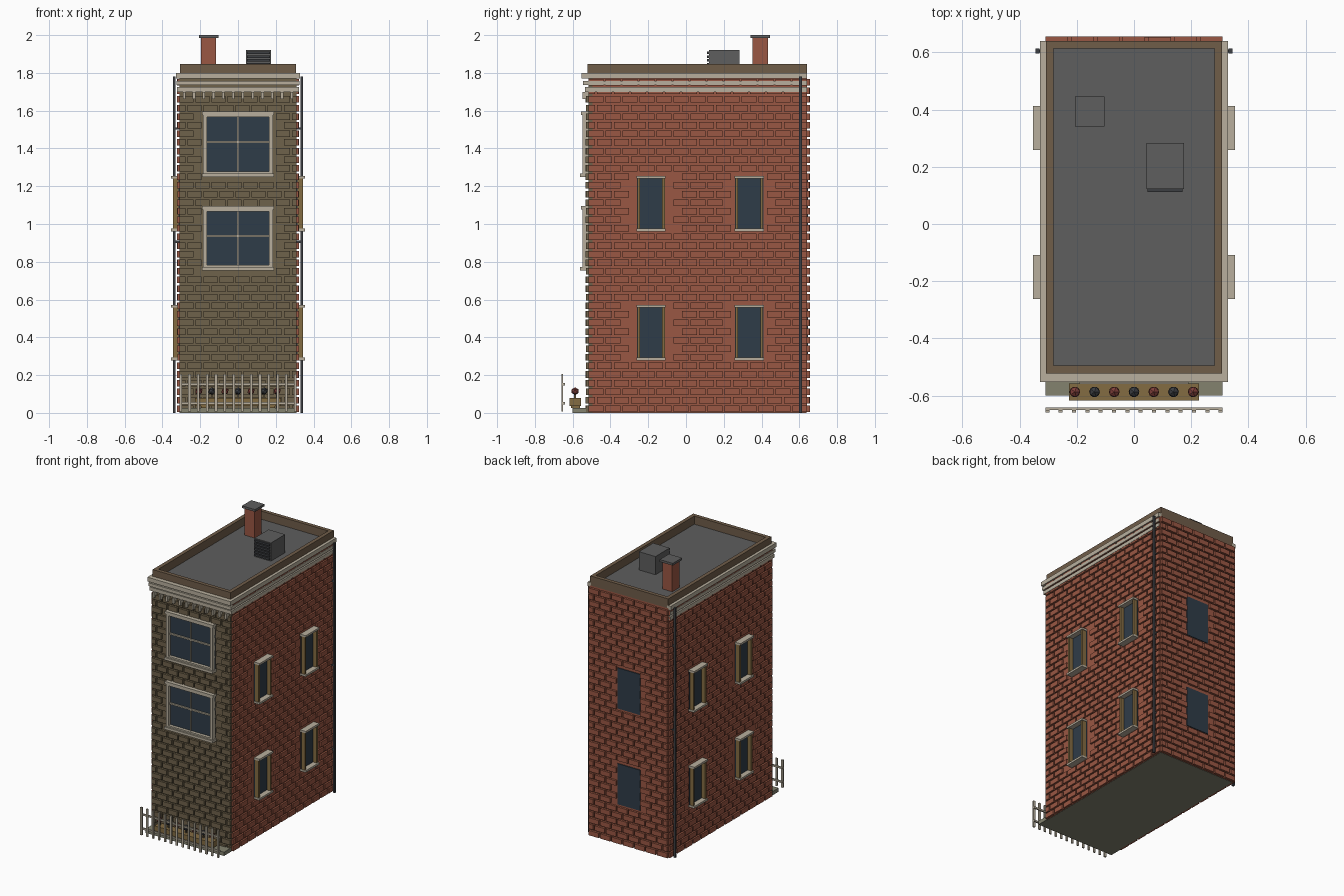
import bpy, bmesh, random
from mathutils import Matrix, Vector

random.seed(4)
cube = bpy.data.objects.get("Cube")
if cube:
    bpy.data.objects.remove(cube, do_unlink=True)


def material(name, hexcode):
    srgb = [int(hexcode[i:i + 2], 16) / 255 for i in (0, 2, 4)]
    col = [c / 12.92 if c <= 0.04045 else ((c + 0.055) / 1.055) ** 2.4 for c in srgb] + [1]
    m = bpy.data.materials.new(name)
    m.use_nodes = True
    m.diffuse_color = col
    m.node_tree.nodes["Principled BSDF"].inputs["Base Color"].default_value = col
    return m


RED = material("red brick", "9a5743")
BROWN = material("brown brick", "6f624b")
COPING = material("parapet brown", "705d49")
CREAM = material("cream stone", "b8af9d")
OCHRE = material("ochre wood", "846c42")
GLASS = material("dark glass", "2f3c48")
ROOF = material("roof grey", "5e5e5e")
IRON = material("dark iron", "3c3e42")
STONE = material("grey stone", "83826f")
FLOWER = material("dark red flower", "80403a")


def box(bm, x0, x1, y0, y1, z0, z1):
    size = Vector((x1 - x0, y1 - y0, z1 - z0))
    mid = Vector((x0 + x1, y0 + y1, z0 + z1)) / 2
    bmesh.ops.create_cube(bm, size=1, matrix=Matrix.Translation(mid) @ Matrix.Diagonal(size).to_4x4())


def make(name, mat, boxes=(), bm=None):
    bm = bm or bmesh.new()
    for b in boxes:
        box(bm, *b)
    me = bpy.data.meshes.new(name)
    bm.to_mesh(me)
    bm.free()
    me.materials.append(mat)
    ob = bpy.data.objects.new(name, me)
    bpy.context.collection.objects.link(ob)
    return ob


# Wall-relative boxes: u runs along the wall, d outwards from the wall plane
W, F, B = 0.31, -0.515, 0.64


def on_wall(side, u0, u1, d0, d1, z0, z1):
    if side == "front":
        return (u0, u1, F - d1, F - d0, z0, z1)
    if side == "back":
        return (u0, u1, B + d0, B + d1, z0, z1)
    if side == "right":
        return (W + d0, W + d1, u0, u1, z0, z1)
    return (-W - d1, -W - d0, u0, u1, z0, z1)


def bricks(side, start, end, top, holes, length, depth):
    """Running bond of raised bricks, left out where an opening is."""
    result, course, gap, row = [], 0.0455, 0.011, 0
    z = 0.004
    while z + course - gap < top:
        u = start - (length / 2 if row % 2 else 0)
        while u < end - 0.01:
            a, b = max(u, start), min(u + length - gap, end)
            z1 = z + course - gap
            clear = all(b <= h[0] or a >= h[1] or z1 <= h[2] or z >= h[3] for h in holes)
            if b - a > 0.01 and clear:
                result.append(on_wall(side, a, b, -0.003, depth + random.uniform(-0.001, 0.001), z, z1))
            u += length
        z += course
        row += 1
    return result


# Wall cores
make("house_body", RED, [(-W, W, F + 0.02, B, 0.002, 1.78)])
make("front_wall", BROWN, [(-W, W, F, F + 0.02, 0.002, 1.78)])
make("foundation", STONE, [(-W + 0.005, W - 0.005, F, B - 0.005, 0, 0.01)])

# Openings: (u0, u1, z0, z1)
front_holes = [(-0.19, 0.19, 1.25, 1.595), (-0.19, 0.19, 0.755, 1.095)]
side_holes = [(c - 0.075, c + 0.075, z, z + 0.29) for c in (-0.185, 0.335) for z in (0.28, 0.963)]
back_holes = [(-0.09, 0.09, z, z + 0.29) for z in (0.28, 0.963)]

# Brickwork
make("front_bricks", BROWN, bricks("front", -W, W, 1.7, front_holes, 0.085, 0.015))
make("back_bricks", RED, bricks("back", -W, W, 1.78, back_holes, 0.09, 0.015))
for side in ("left", "right"):
    make(side + "_bricks", RED, bricks(side, F, B, 1.77, side_holes, 0.09, 0.012))

# Front windows
for label, (u0, u1, z0, z1) in zip(("upper", "lower"), front_holes):
    a, b, lo, hi, mid = u0 + 0.005, u1 - 0.005, z0 + 0.018, z1 - 0.018, (z0 + z1) / 2 + 0.012
    parts = [
        (a, a + 0.022, 0, 0.034, lo, hi), (b - 0.022, b, 0, 0.034, lo, hi),
        (a, b, 0, 0.034, lo, lo + 0.01), (a, b, 0, 0.034, hi - 0.01, hi),
        (u0, u1, 0, 0.045, z0, lo), (u0, u1, 0, 0.04, hi, z1),
        (-0.004, 0.004, 0, 0.022, lo, hi), (a, b, 0, 0.024, mid - 0.005, mid + 0.005)]
    make(label + "_front_window_frame", CREAM, [on_wall("front", *p) for p in parts])
    make(label + "_front_window_glass", GLASS, [on_wall("front", a, b, 0, 0.012, lo, hi)])

# Side windows
for side in ("left", "right"):
    glass, jambs, ledges = [], [], []
    for u0, u1, z0, z1 in side_holes:
        glass.append(on_wall(side, u0, u1, 0, 0.006, z0, z1))
        for a in (u0 + 0.002, u1 - 0.016):
            jambs.append(on_wall(side, a, a + 0.014, 0, 0.034, z0, z1))
        for z in (z0 - 0.002, z1 - 0.012):
            ledges.append(on_wall(side, u0 - 0.002, u1 + 0.002, 0, 0.044, z, z + 0.014))
    make(side + "_window_glass", GLASS, glass)
    make(side + "_window_jambs", OCHRE, jambs)
    make(side + "_window_ledges", CREAM, ledges)

# Back windows
make("back_window_glass", GLASS, [on_wall("back", u0, u1, 0, 0.006, z0, z1) for u0, u1, z0, z1 in back_holes])

# Cornice on the front and both sides
for i, (z0, z1, out, ahead) in enumerate([(1.7, 1.725, 0.014, 0.02), (1.735, 1.758, 0.015, 0.03),
                                          (1.77, 1.8, 0.018, 0.038)]):
    make("cornice_band_%d" % (i + 1), CREAM, [
        (-W - out, W + out, F - ahead, F + 0.01, z0, z1),
        (W - 0.01, W + out, F, B, z0, z1), (-W - out, -W + 0.01, F, B, z0, z1)])
make("front_dentils", CREAM, [on_wall("front", -0.285 + i * 0.0518 - 0.007, -0.285 + i * 0.0518 + 0.007,
                                      0, 0.033, 1.662, 1.7) for i in range(12)])

# Flat roof and parapet
make("flat_roof", ROOF, [(-W + 0.02, W - 0.02, F + 0.02, B - 0.02, 1.77, 1.79)])
px, py0, py1, pt = 0.308, -0.522, 0.64, 0.027
make("parapet", COPING, [
    (-px, px, py0, py0 + pt, 1.775, 1.848), (-px, px, py1 - pt, py1, 1.775, 1.848),
    (-px, -px + pt, py0 + pt, py1 - pt, 1.775, 1.848), (px - pt, px, py0 + pt, py1 - pt, 1.775, 1.848)])

# Chimney
make("chimney_stack", RED, [(-0.195, -0.117, 0.352, 0.434, 1.78, 1.985)])
make("chimney_cap", ROOF, [(-0.207, -0.104, 0.341, 0.445, 1.984, 2.0)])

# Rooftop vent unit with louvres
make("vent_unit", ROOF, [(0.043, 0.174, 0.122, 0.283, 1.785, 1.92)])
make("vent_louvres", IRON, [(0.048, 0.169, 0.112, 0.123, 1.8 + i * 0.02, 1.813 + i * 0.02) for i in range(6)])

# Drainpipes
for side in ("left", "right"):
    make(side + "_drainpipe", IRON, [on_wall(side, 0.597, 0.613, 0.021, 0.035, 0, 1.78)]
         + [on_wall(side, 0.6, 0.61, 0, 0.024, z, z + 0.012) for z in (0.3, 0.9, 1.5)])

# Front step, planter and flowers
make("front_step", STONE, [(-W, W, -0.6, F, 0, 0.027)])
make("planter_feet", OCHRE, [(x - 0.015, x + 0.015, -0.61, -0.56, 0.025, 0.04) for x in (-0.18, 0.18)])
make("planter_box", OCHRE, [(-0.228, 0.228, -0.617, -0.557, 0.037, 0.078)])
stems, blooms, buds = bmesh.new(), bmesh.new(), bmesh.new()
for i in range(7):
    x = (i - 3) * 0.069
    box(stems, x - 0.005, x + 0.005, -0.592, -0.582, 0.075, 0.11)
    target = buds if i % 2 else blooms
    bmesh.ops.create_icosphere(target, subdivisions=1, radius=0.021,
                               matrix=Matrix.Translation((x, -0.587, 0.115)))
make("flower_stems", BROWN, bm=stems)
make("red_flowers", FLOWER, bm=blooms)
make("dark_flowers", IRON, bm=buds)

# Picket fence
make("fence_rails", CREAM, [(-W, W, -0.651, -0.641, z, z + 0.012) for z in (0.045, 0.145)])
make("fence_pickets", CREAM, [(x - 0.007, x + 0.007, -0.66, -0.65, 0.008, 0.205)
                              for x in (-0.303 + i * 0.0466 for i in range(14))])
